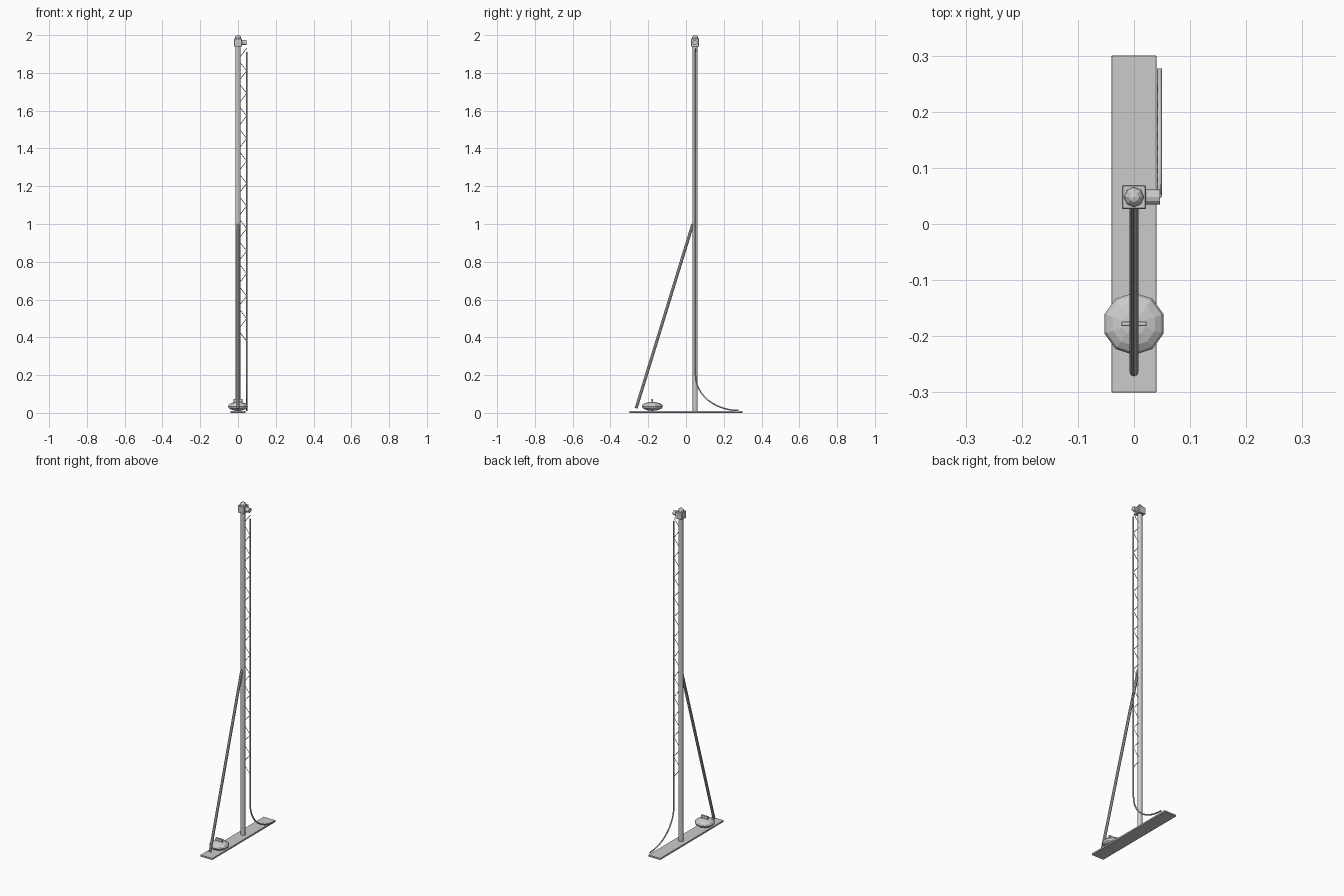
import bpy, math
from mathutils import Vector

if "Cube" in bpy.data.objects:
    bpy.data.objects.remove(bpy.data.objects["Cube"])

PY = 0.048      # y of the pole axis
RX = 0.0457     # x of the side rail


def box(name, size, loc, bevel=0):
    bpy.ops.mesh.primitive_cube_add(size=1, location=loc)
    o = bpy.context.object
    o.name = name
    o.scale = size
    bpy.ops.object.transform_apply(location=False, rotation=False, scale=True)
    if bevel:
        m = o.modifiers.new("bevel", "BEVEL")
        m.width = bevel
        m.segments = 1
    return o


def rod(name, a, b, r, sides):
    a, b = Vector(a), Vector(b)
    d = b - a
    bpy.ops.mesh.primitive_cylinder_add(vertices=sides, radius=r, depth=d.length,
                                        location=(a + b) / 2)
    o = bpy.context.object
    o.name = name
    o.rotation_euler = d.to_track_quat('Z', 'Y').to_euler()
    return o


def ball(name, loc, scale, segs, rings):
    bpy.ops.mesh.primitive_uv_sphere_add(segments=segs, ring_count=rings, radius=1, location=loc)
    o = bpy.context.object
    o.name = name
    o.scale = scale
    return o


def wire(name, pts, r, res):
    c = bpy.data.curves.new(name, 'CURVE')
    c.dimensions = '3D'
    c.bevel_depth = r
    c.bevel_resolution = res
    c.use_fill_caps = True
    s = c.splines.new('POLY')
    s.points.add(len(pts) - 1)
    for p, q in zip(s.points, pts):
        p.co = (*q, 1)
    o = bpy.data.objects.new(name, c)
    bpy.context.collection.objects.link(o)
    return o


# Base plate, pole and diagonal brace
box("base_plate", (0.08, 0.6, 0.01), (0, 0, 0.005), 0.001)
rod("pole", (0, PY, 0.005), (0, PY, 1.95), 0.0135, 12)
rod("brace", (0, -0.264, 0.024), (0, 0.036, 1.0), 0.008, 8)

# Head block with domed cap and side knob
box("head_block", (0.043, 0.043, 0.042), (0, PY, 1.96), 0.002)
ball("head_cap", (0, PY, 1.98), (0.018, 0.018, 0.02), 8, 6)
rod("side_knob", (0.015, PY, 1.96), (0.046, PY, 1.96), 0.0135, 12)

# Round weight with a small grip
ball("weight", (0, -0.178, 0.0345), (0.0555, 0.0555, 0.0235), 10, 8)
box("weight_grip", (0.045, 0.008, 0.022), (0, -0.178, 0.063), 0.001)

# Side rail: straight run, then a quarter ellipse sweeping to the rear
path = [(RX, PY + 0.002, 1.91)]
for i in range(13):
    t = math.pi / 2 * i / 12
    path.append((RX, 0.277 - 0.227 * math.cos(t), 0.2 - 0.187 * math.sin(t)))
wire("side_rail", path, 0.0043, 1)

# Zigzag lacing between pole and rail
step = (1.93 - 0.38) / 26
wire("lacing", [(RX if i % 2 == 0 else 0.0, PY + 0.002, 1.93 - step * i) for i in range(27)],
     0.002, 0)
